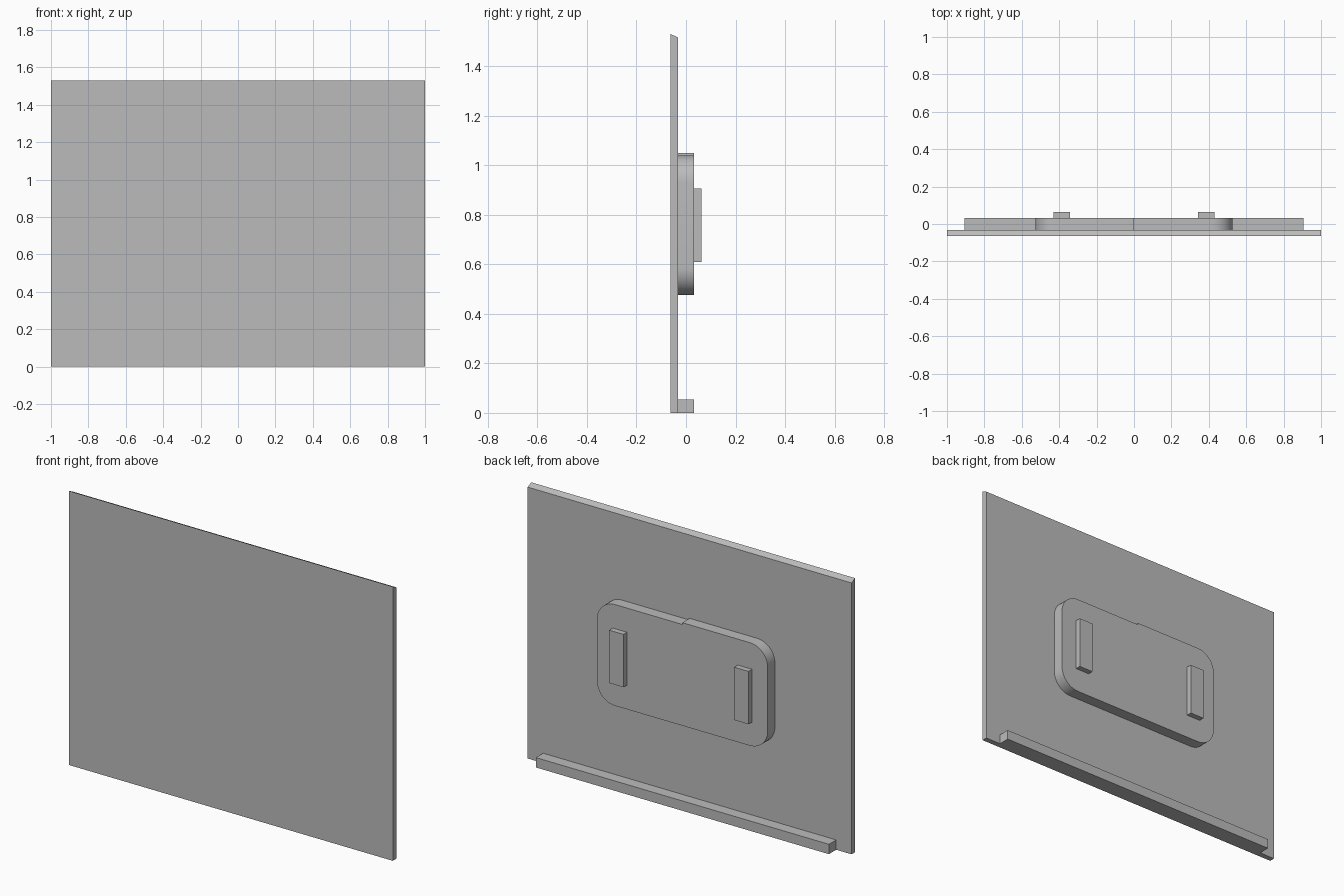
import bpy
import bmesh
from math import cos, sin, pi
from mathutils import Vector

cube = bpy.data.objects.get("Cube")
if cube:
    bpy.data.objects.remove(cube, do_unlink=True)

grey = bpy.data.materials.new("plain grey")
grey.use_nodes = True
colour = (0.5, 0.5, 0.5, 1)
grey.diffuse_color = colour
grey.node_tree.nodes["Principled BSDF"].inputs["Base Color"].default_value = colour


def extrude(name, points, direction):
    """Make a prism from a closed outline swept along a direction."""
    bm = bmesh.new()
    face = bm.faces.new([bm.verts.new(p) for p in points])
    swept = bmesh.ops.extrude_face_region(bm, geom=[face])["geom"]
    verts = [v for v in swept if isinstance(v, bmesh.types.BMVert)]
    bmesh.ops.translate(bm, vec=Vector(direction), verts=verts)
    bmesh.ops.recalc_face_normals(bm, faces=bm.faces)
    mesh = bpy.data.meshes.new(name)
    bm.to_mesh(mesh)
    bm.free()
    mesh.materials.append(grey)
    obj = bpy.data.objects.new(name, mesh)
    bpy.context.collection.objects.link(obj)
    return obj


def box(name, x0, x1, y0, y1, z0, z1):
    outline = [(x0, y0, z0), (x1, y0, z0), (x1, y0, z1), (x0, y0, z1)]
    return extrude(name, outline, (0, y1 - y0, 0))


FRONT, PANEL_BACK, PLATE_BACK, BACK = -0.063, -0.032, 0.032, 0.063

# Thin main panel with a top edge that slopes down to the back
profile = [(FRONT, 0), (PANEL_BACK, 0), (PANEL_BACK, 1.515), (FRONT, 1.53)]
extrude("main_panel", [(-1, y, z) for y, z in profile], (2, 0, 0))

# Bottom rail behind the panel
box("bottom_rail", -0.905, 0.905, PANEL_BACK, PLATE_BACK, 0, 0.055)

# Rounded mounting plate, with a small step in the middle of its top edge
half_width, bottom, radius, steps = 0.527, 0.475, 0.11, 12
outline = []
for quarter, (sx, top) in enumerate([(1, 1.04), (-1, 1.05), (-1, None), (1, None)]):
    cx = sx * (half_width - radius)
    cz = top - radius if top else bottom + radius
    for i in range(steps + 1):
        a = (quarter + i / steps) * pi / 2
        outline.append((cx + radius * cos(a), PANEL_BACK, cz + radius * sin(a)))
    if quarter == 0:
        outline += [(0, PANEL_BACK, 1.04), (0, PANEL_BACK, 1.05)]
plate = extrude("mounting_plate", outline, (0, PLATE_BACK - PANEL_BACK, 0))
bpy.context.view_layer.objects.active = plate
plate.select_set(True)
bpy.ops.object.shade_smooth_by_angle(angle=pi / 6)

# Pair of upright lugs on the plate
for side, sx in (("left", 1), ("right", -1)):
    x0, x1 = sorted((sx * 0.342, sx * 0.43))
    box(side + "_lug", x0, x1, PLATE_BACK, BACK, 0.61, 0.905)
